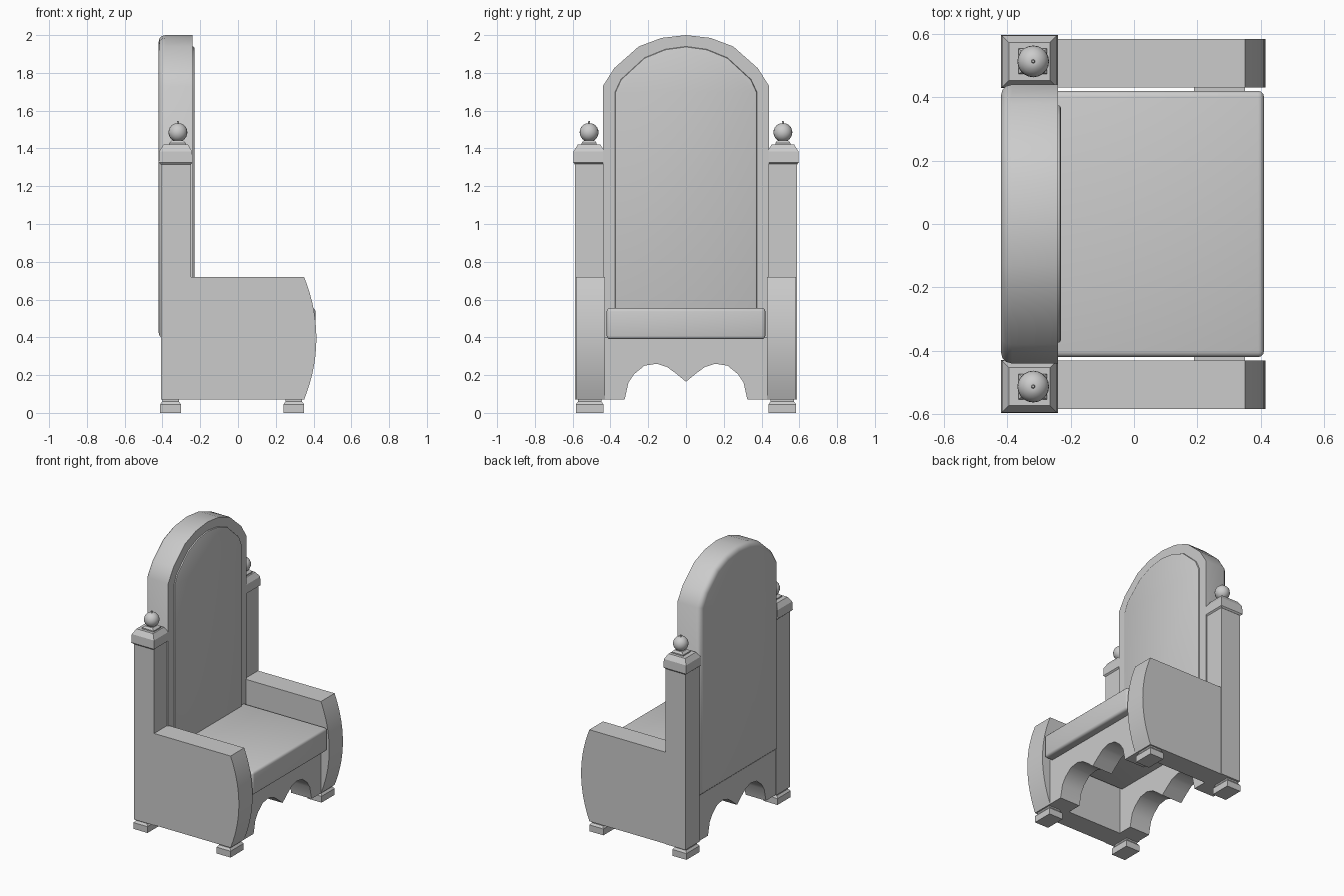
import bpy, bmesh, math

if "Cube" in bpy.data.objects:
    bpy.data.objects.remove(bpy.data.objects["Cube"])


def finish(name, bm, smooth=False):
    bmesh.ops.recalc_face_normals(bm, faces=bm.faces[:])
    me = bpy.data.meshes.new(name)
    bm.to_mesh(me)
    bm.free()
    ob = bpy.data.objects.new(name, me)
    bpy.context.collection.objects.link(ob)
    if smooth:
        bpy.ops.object.select_all(action='DESELECT')
        ob.select_set(True)
        bpy.context.view_layer.objects.active = ob
        bpy.ops.object.shade_smooth_by_angle(angle=math.radians(35))
    return ob


def extrude(name, pts, axis, a, b, bevel_at=None, width=0.0, segs=3, smooth=True):
    """Extrude a 2D profile along axis 'x' (pts are y,z) or 'y' (pts are x,z)."""
    def co(p, t):
        return (t, p[0], p[1]) if axis == 'x' else (p[0], t, p[1])
    bm = bmesh.new()
    lo = [bm.verts.new(co(p, a)) for p in pts]
    hi = [bm.verts.new(co(p, b)) for p in pts]
    n = len(pts)
    bm.faces.new(lo)
    bm.faces.new(hi)
    for i in range(n):
        j = (i + 1) % n
        bm.faces.new((lo[i], lo[j], hi[j], hi[i]))
    bmesh.ops.recalc_face_normals(bm, faces=bm.faces[:])
    if bevel_at is not None:
        k = 'xy'.index(axis)
        edges = [e for e in bm.edges if all(abs(v.co[k] - bevel_at) < 1e-5 for v in e.verts)]
        bmesh.ops.bevel(bm, geom=edges, offset=width, segments=segs, profile=0.5, affect='EDGES')
    return finish(name, bm, smooth)


def box(name, x0, x1, y0, y1, z0, z1, bevel=0.0, segs=3):
    bm = bmesh.new()
    bmesh.ops.create_cube(bm, size=1)
    for v in bm.verts:
        v.co = ((x0 + x1) / 2 + v.co.x * (x1 - x0), (y0 + y1) / 2 + v.co.y * (y1 - y0),
                (z0 + z1) / 2 + v.co.z * (z1 - z0))
    if bevel:
        bmesh.ops.bevel(bm, geom=bm.edges[:], offset=bevel, segments=segs, profile=0.5, affect='EDGES')
    return finish(name, bm, bevel > 0)


def stack(name, cx, cy, rings):
    """Rectangular loft: rings are (half_x, half_y, z)."""
    bm = bmesh.new()
    loops = [[bm.verts.new((cx + sx * hx, cy + sy * hy, z))
              for sx, sy in ((-1, -1), (1, -1), (1, 1), (-1, 1))] for hx, hy, z in rings]
    bm.faces.new(loops[0])
    bm.faces.new(loops[-1])
    for a, b in zip(loops, loops[1:]):
        for i in range(4):
            j = (i + 1) % 4
            bm.faces.new((a[i], a[j], b[j], b[i]))
    return finish(name, bm)


def lathe(name, cx, cy, prof, n=20):
    bm = bmesh.new()
    vs = [bm.verts.new((cx + r, cy, z)) for r, z in prof]
    es = [bm.edges.new(p) for p in zip(vs, vs[1:])]
    bmesh.ops.spin(bm, geom=vs + es, cent=(cx, cy, 0), axis=(0, 0, 1), angle=2 * math.pi, steps=n)
    bmesh.ops.remove_doubles(bm, verts=bm.verts[:], dist=1e-5)
    return finish(name, bm, True)


def mirrored(half):
    """Close a half profile by reflecting it; the last point lies on the centre line."""
    return half + [(-u, v) for u, v in reversed(half[:-1])]


# Arched backrest, rounded on its rear edge
back = mirrored([(0.44, 0.39), (0.44, 1.73), (0.38, 1.825), (0.25, 1.94), (0.13, 1.985), (0, 2.0)])
extrude("backrest", back, 'x', -0.42, -0.24, bevel_at=-0.42, width=0.035)

# Slightly raised arched panel on the front of the backrest
panel = mirrored([(0.375, 0.45), (0.375, 1.70), (0.345, 1.765), (0.22, 1.88), (0.11, 1.925), (0, 1.94)])
extrude("back_panel", panel, 'x', -0.26, -0.23, bevel_at=-0.23, width=0.01, segs=2)

# Seat cushion
box("seat", -0.26, 0.41, -0.42, 0.42, 0.39, 0.555, 0.018)

# Scalloped aprons under the front and back
scallop = [(0.325, 0.07), (0.305, 0.16), (0.275, 0.205), (0.22, 0.25), (0.155, 0.26),
           (0.10, 0.243), (0.055, 0.21), (0, 0.165)]
apron = mirrored(scallop) + [(-0.44, 0.07), (-0.44, 0.40), (0.44, 0.40), (0.44, 0.07)]
extrude("front_apron", apron, 'x', 0.19, 0.35)
extrude("back_apron", apron, 'x', -0.40, -0.24)

# Side profile of the arms with a bowed front
bow = [(0.35 + 0.065 * (1 - (2 * i / 14 - 1) ** 2), 0.07 + 0.65 * i / 14) for i in range(15)]
arm = [(-0.26, 0.72), (-0.26, 0.07)] + bow

for s, side in ((-1, "near"), (1, "far")):
    extrude(side + "_arm", arm, 'y', s * 0.43, s * 0.583)
    # Post with its chamfered cap
    ya, yb = sorted((s * 0.43, s * 0.587))
    box(side + "_post", -0.407, -0.25, ya, yb, 0.07, 1.34)
    stack(side + "_post_cap", -0.33, s * 0.513,
          [(0.078, 0.075, 1.315), (0.09, 0.084, 1.325), (0.087, 0.082, 1.385), (0.065, 0.06, 1.42)])
    # Finial: square plinth, ball and tip
    stack(side + "_finial_base", -0.32, s * 0.513,
          [(0.045, 0.04, 1.415), (0.045, 0.04, 1.428), (0.03, 0.03, 1.442)])
    ball = [(0.05 * math.sin(a), 1.485 - 0.05 * math.cos(a))
            for a in (math.pi * i / 12 for i in range(12))]
    lathe(side + "_finial_ball", -0.318, s * 0.513, ball + [(0.006, 1.533), (0.004, 1.545), (0, 1.547)])
    # Feet
    for x, end in ((-0.357, "rear"), (0.295, "front")):
        stack(side + "_" + end + "_foot", x, s * 0.51,
              [(0.055, 0.073, 0), (0.055, 0.073, 0.045), (0.044, 0.062, 0.06), (0.044, 0.062, 0.075)])
